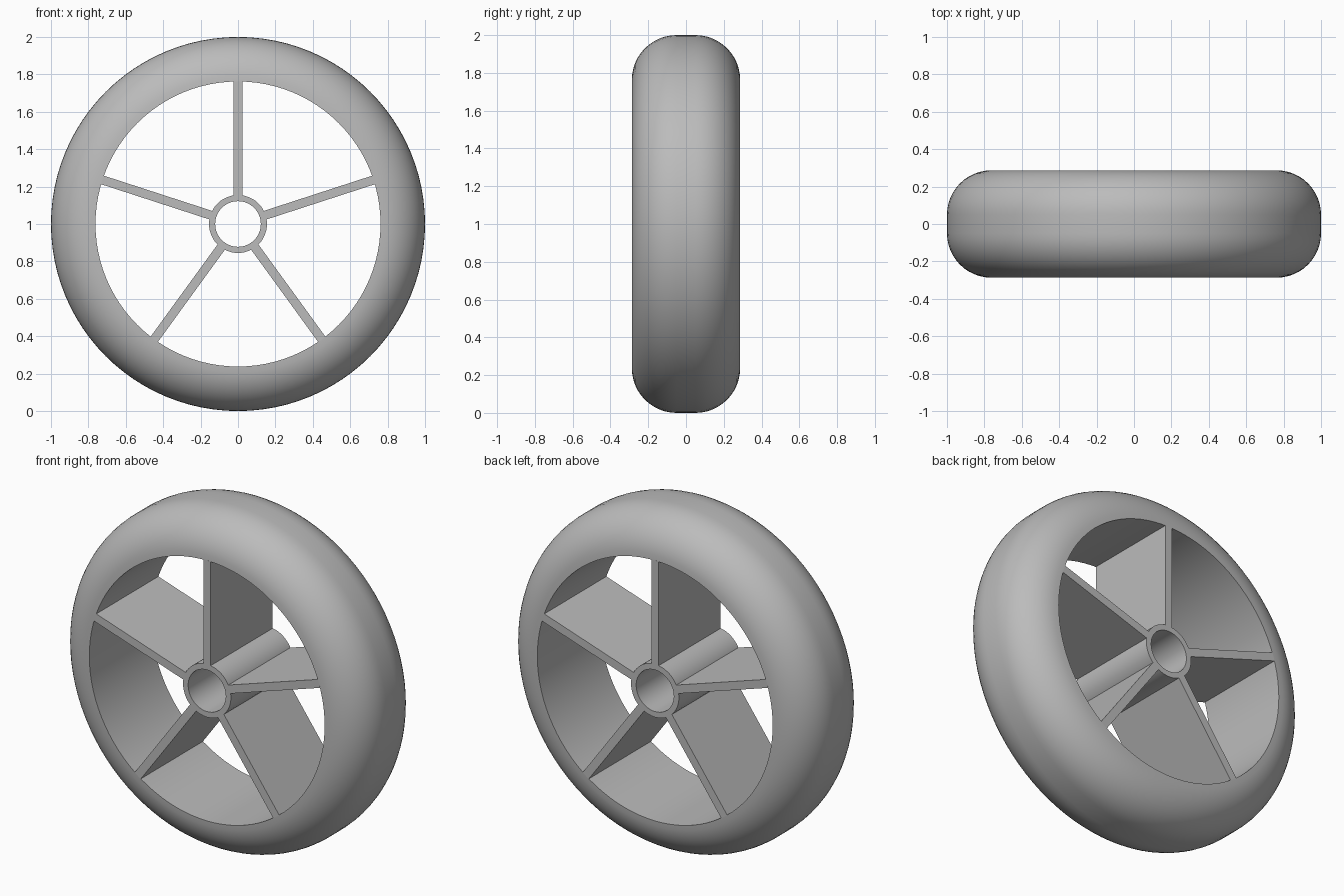
import bpy, bmesh
from math import sin, cos, pi, radians
from mathutils import Matrix, Vector

cube = bpy.data.objects.get("Cube")
if cube:
    bpy.data.objects.remove(cube, do_unlink=True)

HALF = 0.287      # half width of the wheel
BORE = 0.762      # inner radius of the tyre
TREAD = 0.05      # half width of the flat tread
CENTRE = Vector((0, 0, 1))

grey = bpy.data.materials.new("plain grey")
grey.use_nodes = True
colour = (0.5, 0.5, 0.5, 1)
grey.diffuse_color = colour
grey.node_tree.nodes["Principled BSDF"].inputs["Base Color"].default_value = colour


def finish(name, bm, smooth):
    bmesh.ops.recalc_face_normals(bm, faces=bm.faces)
    mesh = bpy.data.meshes.new(name)
    bm.to_mesh(mesh)
    bm.free()
    obj = bpy.data.objects.new(name, mesh)
    obj.location = CENTRE
    mesh.materials.append(grey)
    bpy.context.collection.objects.link(obj)
    if smooth:
        bpy.ops.object.select_all(action='DESELECT')
        obj.select_set(True)
        bpy.context.view_layer.objects.active = obj
        bpy.ops.object.shade_smooth_by_angle(angle=radians(35))
    return obj


def ring(name, profile, steps):
    """Turn a closed (radius, y) profile around the y axis."""
    bm = bmesh.new()
    verts = [bm.verts.new((r, y, 0)) for r, y in profile]
    edges = [bm.edges.new((verts[i - 1], verts[i])) for i in range(len(verts))]
    bmesh.ops.spin(bm, geom=verts + edges, cent=(0, 0, 0), axis=(0, 1, 0),
                   angle=2 * pi, steps=steps, use_merge=True)
    bmesh.ops.remove_doubles(bm, verts=bm.verts, dist=0.0001)
    return finish(name, bm, True)


# Tyre: straight bore, rounded shoulders and a narrow flat tread
shoulder = []
for i in range(13):
    a = pi / 2 * i / 12
    shoulder.append((BORE + (1 - BORE) * sin(a), TREAD + (HALF - TREAD) * cos(a)))
ring("tyre", shoulder + [(r, -y) for r, y in reversed(shoulder)], 96)

# Hub tube
ring("hub", [(0.122, -HALF), (0.155, -HALF), (0.155, HALF), (0.122, HALF)], 48)

# Five full-width plate spokes
inner, outer = 0.151, BORE + 0.001
for i in range(5):
    bm = bmesh.new()
    bmesh.ops.create_cube(bm, size=1, matrix=Matrix.Translation((0, 0, (inner + outer) / 2))
                          @ Matrix.Diagonal((0.048, 2 * HALF, outer - inner, 1)))
    bm.transform(Matrix.Rotation(2 * pi * i / 5, 4, 'Y'))
    finish(f"spoke_{i + 1}", bm, False)
